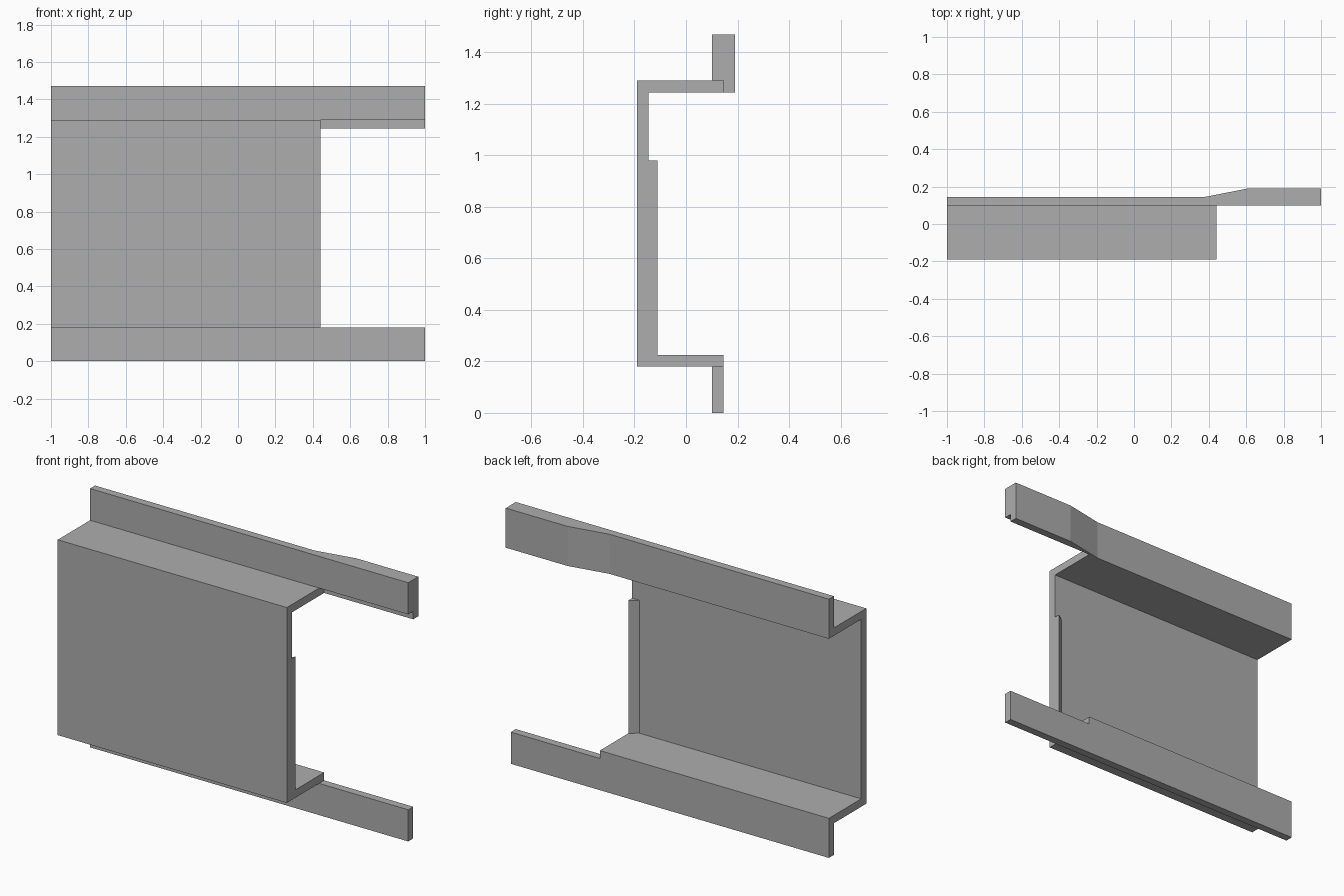
import bpy
import bmesh
from mathutils import Vector

cube = bpy.data.objects.get("Cube")
if cube:
    bpy.data.objects.remove(cube, do_unlink=True)

grey = bpy.data.materials.new("plain grey")
grey.use_nodes = True
colour = (0.42, 0.42, 0.42, 1)
grey.diffuse_color = colour
grey.node_tree.nodes["Principled BSDF"].inputs["Base Color"].default_value = colour


def prism(name, outline, axis, start, end):
    """Extrude an outline along x (points are y, z) or z (points are x, y)."""
    place = (lambda a, b: (start, a, b)) if axis == "x" else (lambda a, b: (a, b, start))
    step = Vector((end - start, 0, 0)) if axis == "x" else Vector((0, 0, end - start))
    bm = bmesh.new()
    face = bm.faces.new([bm.verts.new(place(a, b)) for a, b in outline])
    grown = bmesh.ops.extrude_face_region(bm, geom=[face])["geom"]
    bmesh.ops.translate(bm, vec=step, verts=[v for v in grown if isinstance(v, bmesh.types.BMVert)])
    bmesh.ops.recalc_face_normals(bm, faces=bm.faces)
    mesh = bpy.data.meshes.new(name)
    bm.to_mesh(mesh)
    bm.free()
    mesh.materials.append(grey)
    obj = bpy.data.objects.new(name, mesh)
    bpy.context.collection.objects.link(obj)
    return obj


front, inner = -0.19, -0.145      # front panel faces
lip, back = 0.10, 0.145           # rail faces
left, panel_end, right = -1, 0.44, 1
low, low_top = 0.18, 0.225        # lower shelf
high, high_top = 1.245, 1.29      # upper shelf

# Front panel with its two shelves, one channel section
prism("channel_panel", [(front, low), (back, low), (back, low_top), (inner, low_top),
                        (inner, high), (back, high), (back, high_top), (front, high_top)],
      "x", left, panel_end)

# Wedge stiffener behind the open edge of the panel
prism("edge_wedge", [(0.395, inner), (panel_end, inner), (panel_end, -0.11)], "z", low_top, 0.98)

# Lower rail
prism("lower_rail", [(lip, 0), (back, 0), (back, low), (lip, low)], "x", left, right)

# Upper rail, thickened toward the free end
bend = [(right, 0.19), (0.61, 0.19), (0.38, back)]
prism("upper_rail", [(left, lip), (right, lip)] + bend + [(left, back)], "z", high_top, 1.47)

# Drop lip under the thick part of the upper rail
prism("upper_rail_lip", [(right, back)] + bend, "z", high, high_top)
